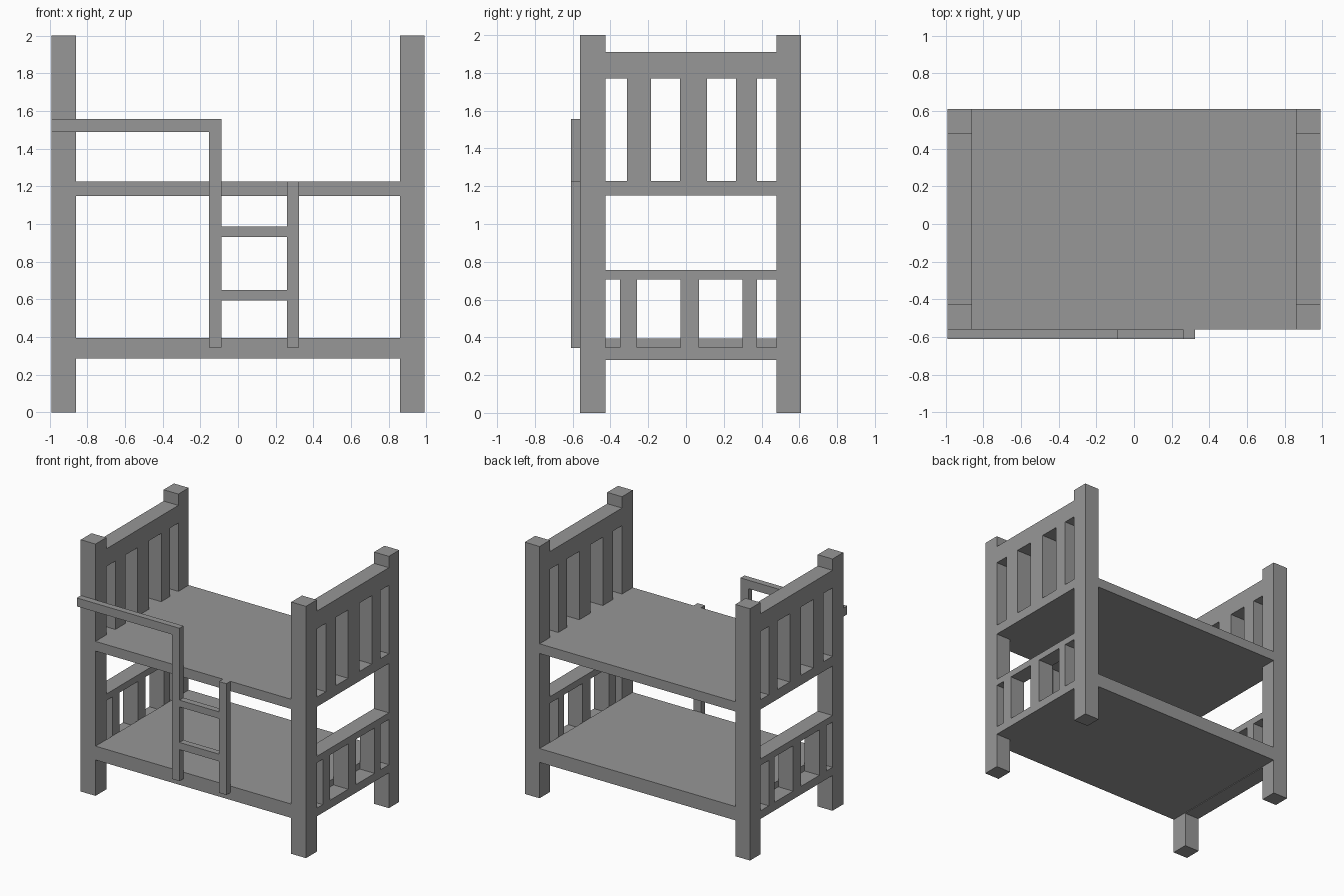
import bpy
import bmesh
from mathutils import Matrix, Vector

cube = bpy.data.objects.get("Cube")
if cube:
    bpy.data.objects.remove(cube, do_unlink=True)

GREY = (0.31, 0.31, 0.31, 1)
paint = bpy.data.materials.new("grey_paint")
paint.use_nodes = True
paint.diffuse_color = GREY
paint.node_tree.nodes["Principled BSDF"].inputs["Base Color"].default_value = GREY


def box(name, xs, ys, zs):
    """Box spanning the given (low, high) ranges."""
    low, high = (Vector(c) for c in zip(xs, ys, zs))
    bm = bmesh.new()
    place = Matrix.Translation((low + high) / 2) @ Matrix.Diagonal((*(high - low), 1))
    bmesh.ops.create_cube(bm, size=1, matrix=place)
    mesh = bpy.data.meshes.new(name)
    bm.to_mesh(mesh)
    bm.free()
    mesh.materials.append(paint)
    obj = bpy.data.objects.new(name, mesh)
    bpy.context.scene.collection.objects.link(obj)
    return obj


INNER, OUTER = 0.86, 0.99            # post faces along x
FRONT, BACK = (-0.56, -0.425), (0.48, 0.61)
BETWEEN = (FRONT[1], BACK[0])
LOWER_DECK, UPPER_DECK = (0.285, 0.395), (1.15, 1.227)

# Bed decks, flush with the posts front and back
for name, zs in (("lower_deck", LOWER_DECK), ("upper_deck", UPPER_DECK)):
    box(name, (-INNER, INNER), (FRONT[0], BACK[1]), zs)

# Both bed ends: posts, cross rails and slats
end_rails = {
    "lower_end_beam": (0.28, 0.345),
    "lower_end_rail": (0.705, 0.757),
    "upper_end_beam": UPPER_DECK,
    "upper_end_rail": (1.77, 1.91),
}
lower_slats = ((-0.35, -0.26), (-0.03, 0.07), (0.30, 0.375))
upper_slats = ((-0.312, -0.185), (-0.032, 0.11), (0.265, 0.375))

for side, xs in (("left", (INNER, OUTER)), ("right", (-OUTER, -INNER))):
    box(f"{side}_front_post", xs, FRONT, (0, 2))
    box(f"{side}_back_post", xs, BACK, (0, 2))
    for name, zs in end_rails.items():
        box(f"{side}_{name}", xs, BETWEEN, zs)
    for ys in lower_slats:
        box(f"{side}_lower_slat", xs, ys, (0.345, 0.705))
    for ys in upper_slats:
        box(f"{side}_upper_slat", xs, ys, (UPPER_DECK[1], 1.77))

# Ladder and guard rail fixed to the front
LADDER_Y = (-0.61, FRONT[0])
box("ladder_tall_upright", (-0.155, -0.087), LADDER_Y, (0.343, 1.557))
box("ladder_short_upright", (0.26, 0.325), LADDER_Y, (0.343, 1.227))
box("guard_rail", (-OUTER, -0.155), LADDER_Y, (1.49, 1.557))
for zs in ((0.593, 0.65), (0.932, 0.986)):
    box("ladder_rung", (-0.087, 0.26), LADDER_Y, zs)
